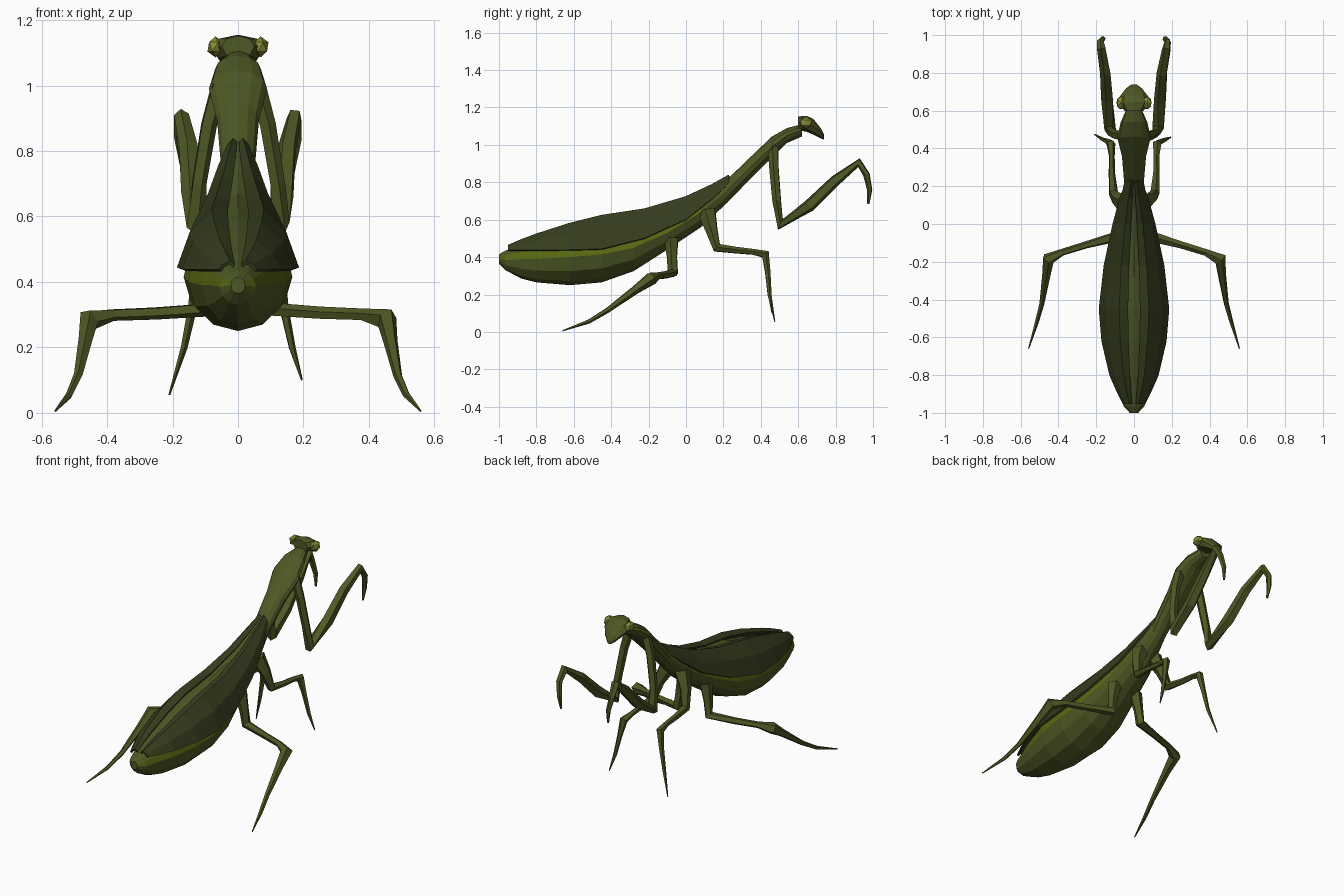
import bpy, bmesh
from math import sin, cos, pi
from mathutils import Vector

if "Cube" in bpy.data.objects:
    bpy.data.objects.remove(bpy.data.objects["Cube"])


def material(name, rgb):
    m = bpy.data.materials.new(name)
    m.diffuse_color = (*rgb, 1)
    m.use_nodes = True
    m.node_tree.nodes["Principled BSDF"].inputs["Base Color"].default_value = m.diffuse_color
    return m


BODY = material("olive", (0.076, 0.098, 0.018))
WING = material("dark_olive", (0.036, 0.046, 0.013))
LIME = material("lime", (0.10, 0.14, 0.006))
EYE = material("eye_yellow", (0.24, 0.26, 0.035))


def finish(name, bm, *mats):
    bmesh.ops.recalc_face_normals(bm, faces=bm.faces)
    me = bpy.data.meshes.new(name)
    bm.to_mesh(me)
    bm.free()
    ob = bpy.data.objects.new(name, me)
    bpy.context.collection.objects.link(ob)
    for m in mats:
        me.materials.append(m)
    return ob


def skin(bm, rings, closed=True):
    """Bridge rings of points; returns faces grouped by column."""
    vs = [[bm.verts.new(p) for p in r] for r in rings]
    n = len(vs[0])
    cols = []
    for k in range(n if closed else n - 1):
        j = (k + 1) % n
        cols.append([bm.faces.new((a[k], a[j], b[j], b[k])) for a, b in zip(vs, vs[1:])])
    if closed:
        bm.faces.new(vs[0])
        bm.faces.new(vs[-1])
    return cols


def body_loft(name, stations, n, lime_rows=0):
    """Stations: y, bottom z, widest z, top z, half width."""
    bm = bmesh.new()
    rings = []
    for y, zb, zm, zt, w in stations:
        ring = []
        for k in range(n):
            a = 2 * pi * k / n
            h = zt - zm if sin(a) > 0 else zm - zb
            ring.append((w * cos(a), y, zm + h * sin(a)))
        rings.append(ring)
    cols = skin(bm, rings)
    for c in (0, n // 2 - 1):
        for f in cols[c][:lime_rows]:
            f.material_index = 1
    return finish(name, bm, BODY, LIME)


def limb(name, pts, side, n=5):
    """Tapered tube through points (x, y, z, radius) with mitred joints."""
    P = [Vector((p[0] * side, p[1], p[2])) for p in pts]
    bm = bmesh.new()
    rings = []
    u = None
    for i, p in enumerate(P):
        d0 = (p - P[i - 1]).normalized() if i else (P[1] - p).normalized()
        d1 = (P[i + 1] - p).normalized() if i < len(P) - 1 else d0
        t = (d0 + d1).normalized()
        if u is None:
            u = t.cross(Vector((side, 0.2, 0.1)))
        u = (u - t * u.dot(t)).normalized()
        v = t.cross(u)
        r = pts[i][3]
        rings.append([p + (u * cos(2 * pi * k / n) + v * sin(2 * pi * k / n)) * r for k in range(n)])
    skin(bm, rings)
    return finish(name, bm, BODY)


# Abdomen and thorax in one tapering body, lime band along the flanks
body_loft("body", [
    (-1.00, .365, .39, .415, .022), (-.965, .33, .385, .435, .055),
    (-.88, .285, .39, .465, .083), (-.80, .265, .39, .495, .11),
    (-.62, .25, .40, .555, .152), (-.45, .265, .415, .60, .166),
    (-.28, .325, .45, .63, .15), (-.10, .44, .53, .67, .115),
    (.08, .56, .64, .74, .08), (.22, .69, .755, .815, .052),
    (.36, .835, .895, .95, .064), (.46, .935, .99, 1.045, .089),
    (.54, 1.01, 1.05, 1.09, .07), (.62, 1.045, 1.08, 1.11, .035)], 12, 8)

# Wedge-shaped head
body_loft("head", [
    (.598, 1.08, 1.12, 1.152, .05), (.645, 1.07, 1.115, 1.155, .082),
    (.68, 1.055, 1.10, 1.14, .072), (.72, 1.035, 1.065, 1.09, .04),
    (.738, 1.028, 1.04, 1.055, .015)], 8)

# Folded wing shells: y, top z, outer edge z, half width, inner edge x
WINGS = [(-.95, .46, .435, .055, .012), (-.88, .49, .435, .09, .018),
         (-.80, .52, .435, .125, .023), (-.62, .578, .437, .167, .03),
         (-.45, .62, .442, .181, .033), (-.22, .655, .50, .155, .028),
         (0, .72, .60, .108, .018), (.14, .785, .71, .07, .01),
         (.23, .835, .79, .035, .006)]

# Fore leg: coxa down, raised femur, hooked tip
FORE = [(.055, .465, 1.0, .03), (.09, .47, .88, .026), (.12, .485, .70, .024),
        (.127, .505, .575, .032), (.14, .66, .675, .034), (.15, .80, .81, .03),
        (.172, .925, .905, .024), (.178, .965, .84, .018), (.165, .982, .76, .014),
        (.158, .975, .685, .006)]
# Hind leg: out sideways, then swept back to the ground
HIND = [(.075, -.08, .50, .04), (.095, -.075, .40, .028), (.105, -.07, .315, .028),
        (.25, -.11, .305, .02), (.38, -.15, .30, .019), (.455, -.185, .285, .035),
        (.465, -.27, .225, .023), (.488, -.42, .115, .014), (.515, -.52, .055, .011),
        (.558, -.66, .006, .003)]

for side, label in ((1, "right"), (-1, "left")):
    # Wing
    bm = bmesh.new()
    skin(bm, [[(side * x, y, z) for x, z in (
        (xi, zt - .012), (xi + .3 * (w - xi), zt), (xi + .75 * (w - xi), zl + .58 * (zt - zl)), (w, zl))]
        for y, zt, zl, w, xi in WINGS], closed=False)
    wing = finish("wing_" + label, bm, WING)
    mod = wing.modifiers.new("thickness", "SOLIDIFY")
    mod.thickness = .012
    mod.offset = 0

    # Eye
    bm = bmesh.new()
    bmesh.ops.create_icosphere(bm, subdivisions=1, radius=1)
    bmesh.ops.scale(bm, verts=bm.verts, vec=(.027, .038, .032))
    bmesh.ops.translate(bm, verts=bm.verts, vec=(side * .069, .642, 1.118))
    finish("eye_" + label, bm, EYE)

    # Legs; the middle feet stand slightly differently on each side
    limb("fore_leg_" + label, FORE, side)
    limb("hind_leg_" + label, HIND, side)
    foot = (.195, .46, .10, .003) if side > 0 else (.21, .475, .055, .003)
    limb("middle_leg_" + label, [
        (.05, .11, .64, .05), (.09, .135, .55, .034), (.11, .165, .45, .026),
        (.118, .27, .437, .018), (.118, .36, .428, .016), (.122, .425, .415, .024),
        (.14, .437, .32, .015), (.165, .447, .20, .011), foot], side)
